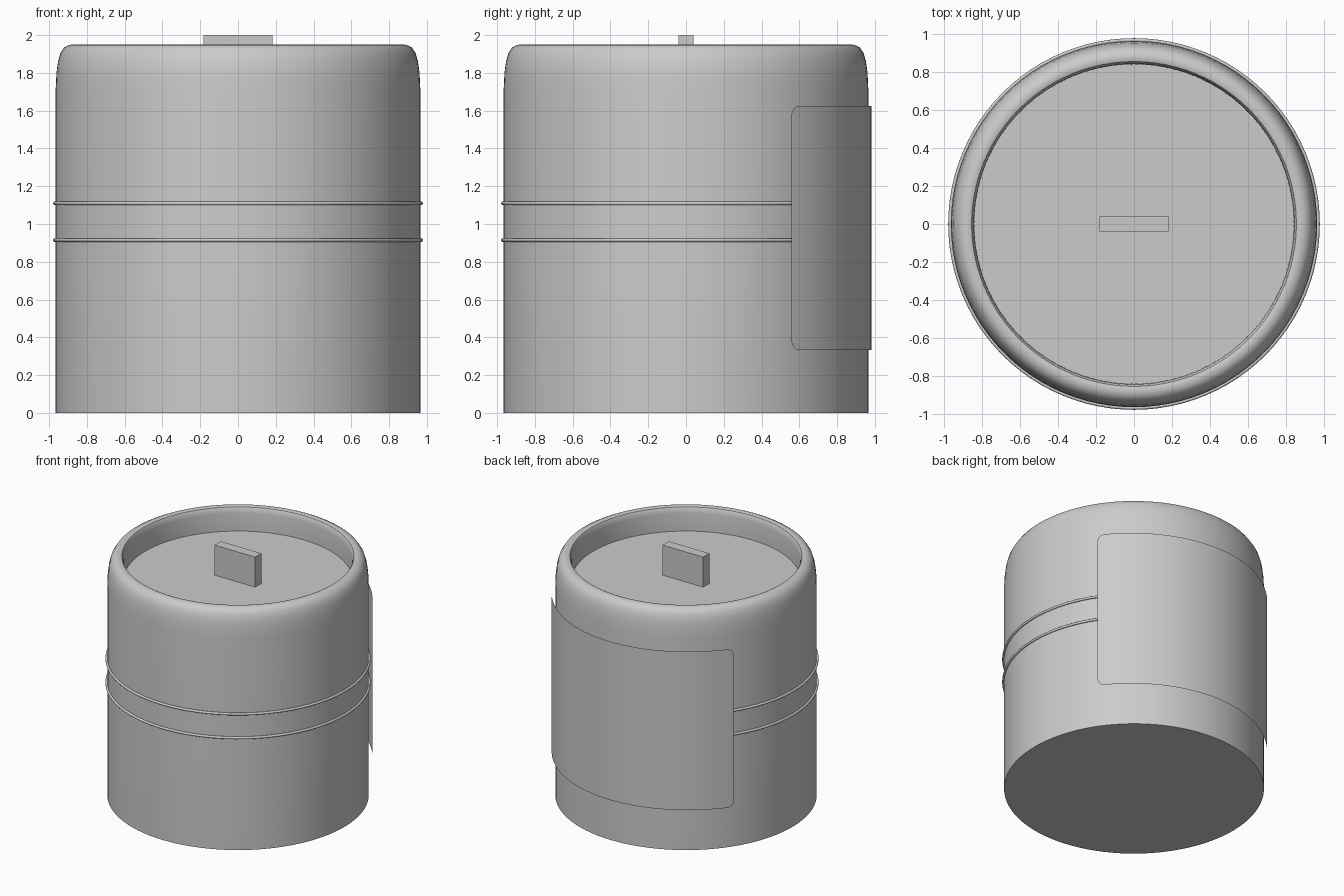
import bpy, math

if "Cube" in bpy.data.objects:
    bpy.data.objects.remove(bpy.data.objects["Cube"])

SEG = 96


def make_object(name, verts, faces, smooth_angle=35):
    mesh = bpy.data.meshes.new(name)
    mesh.from_pydata(verts, [], faces)
    mesh.update()
    obj = bpy.data.objects.new(name, mesh)
    bpy.context.collection.objects.link(obj)
    bpy.ops.object.select_all(action='DESELECT')
    obj.select_set(True)
    bpy.context.view_layer.objects.active = obj
    bpy.ops.object.shade_smooth_by_angle(angle=math.radians(smooth_angle))
    return obj


def lathe(name, profile):
    # Revolve an (r, z) profile; both ends are capped
    verts = [(r * math.cos(2 * math.pi * i / SEG), r * math.sin(2 * math.pi * i / SEG), z)
             for r, z in profile for i in range(SEG)]
    faces = []
    for k in range(len(profile) - 1):
        for i in range(SEG):
            j = (i + 1) % SEG
            faces.append((k * SEG + i, k * SEG + j, (k + 1) * SEG + j, (k + 1) * SEG + i))
    last = (len(profile) - 1) * SEG
    faces.append(tuple(reversed(range(SEG))))
    faces.append(tuple(range(last, last + SEG)))
    return make_object(name, verts, faces)


# Canister body with rounded rim and recessed lid
lathe("canister_body", [
    (0.965, 0), (0.965, 1.72), (0.961, 1.80), (0.953, 1.86), (0.94, 1.905),
    (0.92, 1.935), (0.895, 1.948), (0.87, 1.95), (0.856, 1.945), (0.848, 1.93),
    (0.843, 1.90), (0.842, 1.755)])

# Two thin raised bands around the middle
for name, z in (("lower_band", 0.915), ("upper_band", 1.109)):
    bpy.ops.mesh.primitive_torus_add(major_radius=0.969, minor_radius=0.01,
                                     major_segments=SEG, minor_segments=10, location=(0, 0, z))
    band = bpy.context.object
    band.name = name
    bpy.ops.object.shade_smooth_by_angle(angle=math.radians(60))

# Lid handle
bpy.ops.mesh.primitive_cube_add(size=1, location=(0, 0, 1.875))
handle = bpy.context.object
handle.name = "lid_handle"
handle.scale = (0.365, 0.08, 0.25)

# Wrapped back label: thin curved sheet with rounded corners, edges lifting slightly
half, corner, z_low, z_high = math.radians(55.8), 0.05, 0.333, 1.624
ease = [0, 0.08, 0.3, 0.6, 1]
edge = corner / 0.98
left = [-half + edge * t for t in ease]
middle = [(-half + edge) + (2 * half - 2 * edge) * i / 40 for i in range(1, 40)]
verts, faces = [], []
for a in left + middle + [-t for t in reversed(left)]:
    d = min(1, (half - abs(a)) / edge)
    inset = corner * (1 - math.sqrt(max(0, 1 - (1 - d) ** 2)))
    r = 0.981 + 0.011 * (a / half) ** 4
    for z in (z_low + inset, z_high - inset):
        verts.append((r * math.sin(a), r * math.cos(a), z))
for i in range(len(verts) // 2 - 1):
    faces.append((2 * i, 2 * i + 1, 2 * i + 3, 2 * i + 2))
make_object("back_label", verts, [tuple(f) for f in faces])
